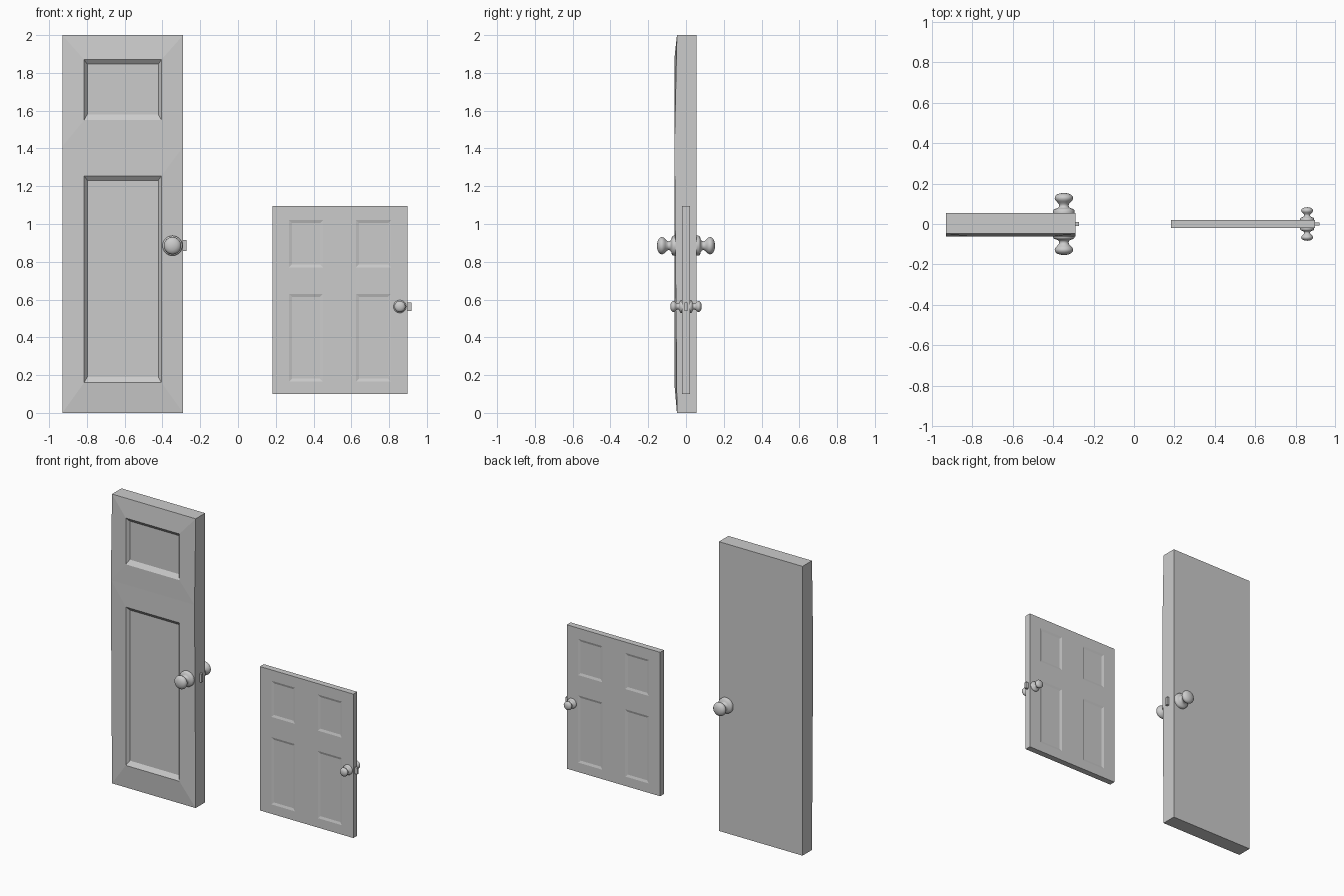
import bpy, bmesh, math

if "Cube" in bpy.data.objects:
    bpy.data.objects.remove(bpy.data.objects["Cube"])


def make_object(name, bm):
    bmesh.ops.recalc_face_normals(bm, faces=bm.faces[:])
    me = bpy.data.meshes.new(name)
    bm.to_mesh(me)
    bm.free()
    ob = bpy.data.objects.new(name, me)
    bpy.context.collection.objects.link(ob)
    return ob


def ring(bm, x0, x1, z0, z1, ys):
    # four corners; ys = depth at the lower and upper edge
    pts = ((x0, ys[0], z0), (x1, ys[0], z0), (x1, ys[1], z1), (x0, ys[1], z1))
    return [bm.verts.new(p) for p in pts]


def door(name, sections, panel_y, depth, bevels, y_back, mirrored=False):
    """Each section is (outer rect, outer edge depths, panel rect)."""
    bm = bmesh.new()
    bx, bottom, top = bevels
    for outer, ys, panel in sections:
        x0, x1, z0, z1 = panel
        rings = [ring(bm, *outer, ys),
                 ring(bm, *panel, (panel_y, panel_y)),
                 ring(bm, x0 + bx, x1 - bx, z0 + bottom, z1 - top,
                      (panel_y + depth, panel_y + depth))]
        for a, b in zip(rings, rings[1:]):
            for i in range(4):
                j = (i + 1) % 4
                bm.faces.new((a[i], a[j], b[j], b[i]))
        bm.faces.new(rings[-1])
    bmesh.ops.remove_doubles(bm, verts=bm.verts[:], dist=1e-4)
    # side walls
    rim = [e for e in bm.edges if e.is_boundary]
    ext = bmesh.ops.extrude_edge_only(bm, edges=rim)["geom"]
    for v in ext:
        if isinstance(v, bmesh.types.BMVert):
            v.co.y = y_back
    if not mirrored:
        bmesh.ops.holes_fill(bm, edges=[e for e in bm.edges if e.is_boundary], sides=0)
    ob = make_object(name, bm)
    if mirrored:
        m = ob.modifiers.new("both_sides", 'MIRROR')
        m.use_axis = (False, True, False)
    return ob


# Tall door: two sunken panels, frame gently sloping to the corners
door("tall_door",
     [((-0.93, -0.29, 0, 1.41), (-0.048, -0.061), (-0.815, -0.405, 0.16, 1.255)),
      ((-0.93, -0.29, 1.41, 2.0), (-0.061, -0.048), (-0.815, -0.405, 1.55, 1.87))],
     -0.062, 0.02, (0.017, 0.03, 0.024), 0.055)

# Small door: four shallow panels on both sides
xs = ((0.183, 0.54, 0.27, 0.45), (0.54, 0.897, 0.625, 0.81))
zs = ((0.10, 0.70, 0.165, 0.63), (0.70, 1.095, 0.77, 1.02))
door("small_door",
     [((a, b, c, d), (-0.021, -0.021), (p, q, r, s))
      for a, b, p, q in xs for c, d, r, s in zs],
     -0.021, 0.005, (0.016, 0.016, 0.016), 0, mirrored=True)

# Knob profile: (radius, distance from the door face)
PROFILE = [(0.0, -0.004), (0.053, -0.004), (0.053, 0.010), (0.048, 0.017),
           (0.034, 0.021), (0.026, 0.026), (0.023, 0.034), (0.025, 0.042),
           (0.034, 0.052), (0.042, 0.060), (0.046, 0.070), (0.044, 0.079),
           (0.036, 0.088), (0.022, 0.094), (0.010, 0.096), (0.0, 0.097)]


def knob(name, x, z, face, scale, side):
    bm = bmesh.new()
    vs = [bm.verts.new((x + r * scale, side * (face + h * scale), z)) for r, h in PROFILE]
    es = [bm.edges.new(p) for p in zip(vs, vs[1:])]
    bmesh.ops.spin(bm, geom=vs + es, cent=(x, 0, z), axis=(0, 1, 0),
                   angle=math.tau, steps=32, use_duplicate=False)
    bmesh.ops.remove_doubles(bm, verts=bm.verts[:], dist=1e-5)
    ob = make_object(name, bm)
    bpy.ops.object.select_all(action='DESELECT')
    bpy.context.view_layer.objects.active = ob
    ob.select_set(True)
    bpy.ops.object.shade_smooth_by_angle(angle=math.radians(40))


def latch(name, x0, x1, z0, z1, half):
    bm = bmesh.new()
    bmesh.ops.create_cube(bm, size=1)
    for v in bm.verts:
        v.co = (x1 if v.co.x > 0 else x0, half if v.co.y > 0 else -half,
                z1 if v.co.z > 0 else z0)
    make_object(name, bm)


# Knobs on both faces, and latch bolts on the edges
for side, label in ((-1, "front"), (1, "back")):
    knob("tall_door_knob_" + label, -0.347, 0.885, 0.057, 1.0, side)
    knob("small_door_knob_" + label, 0.857, 0.563, 0.021, 0.64, side)
latch("tall_door_latch", -0.31, -0.273, 0.857, 0.914, 0.009)
latch("small_door_latch", 0.88, 0.918, 0.54, 0.584, 0.008)
